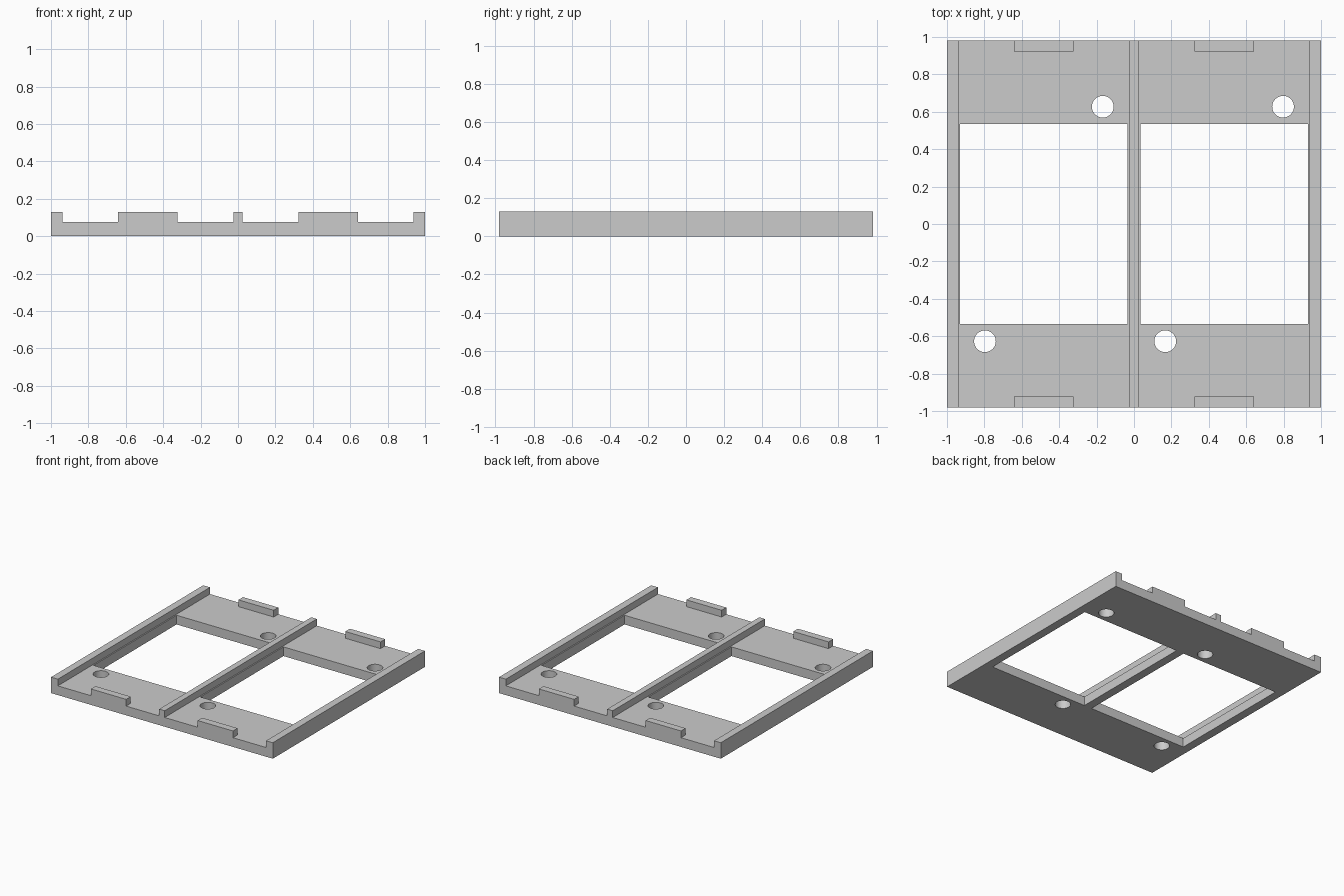
import bpy
import bmesh
import math

cube = bpy.data.objects.get("Cube")
if cube:
    bpy.data.objects.remove(cube, do_unlink=True)

HALF_X, HALF_Y, HEIGHT, FLOOR = 1.0, 0.98, 0.13, 0.075
BAY_X = 0.482            # centre of each bay
POCKET_X = 0.457         # half width between rails
TAB_X, TAB_Y = 0.159, 0.059
WINDOW_X, WINDOW_Y = 0.447, 0.535
HOLE_X, HOLE_Y, HOLE_R = 0.315, 0.627, 0.058
OVER = 0.1               # how far cutters reach past the block

grey = bpy.data.materials.new("plain grey")
grey.use_nodes = True
colour = (0.6, 0.6, 0.6, 1.0)
grey.diffuse_color = colour
grey.node_tree.nodes["Principled BSDF"].inputs["Base Color"].default_value = colour


def prism(name, outline, z0, z1):
    """Extrude a counter-clockwise outline from z0 up to z1."""
    bm = bmesh.new()
    base = bm.faces.new([bm.verts.new((x, y, z0)) for x, y in outline])
    top = bmesh.ops.extrude_face_region(bm, geom=[base])["geom"]
    bmesh.ops.translate(bm, vec=(0, 0, z1 - z0),
                        verts=[v for v in top if isinstance(v, bmesh.types.BMVert)])
    bmesh.ops.recalc_face_normals(bm, faces=bm.faces)
    mesh = bpy.data.meshes.new(name)
    bm.to_mesh(mesh)
    bm.free()
    mesh.materials.append(grey)
    obj = bpy.data.objects.new(name, mesh)
    bpy.context.collection.objects.link(obj)
    return obj


def rectangle(cx, hx, hy):
    return [(cx - hx, -hy), (cx + hx, -hy), (cx + hx, hy), (cx - hx, hy)]


def circle(cx, cy, r, n=48):
    return [(cx + r * math.cos(i * math.tau / n), cy + r * math.sin(i * math.tau / n))
            for i in range(n)]


def cut(target, cutter):
    """Subtract the cutter, then remove it."""
    cutter.hide_render = True
    mod = target.modifiers.new("cut", "BOOLEAN")
    mod.operation = "DIFFERENCE"
    mod.solver = "EXACT"
    mod.object = cutter
    bpy.context.view_layer.objects.active = target
    bpy.ops.object.modifier_apply(modifier=mod.name)
    bpy.data.objects.remove(cutter, do_unlink=True)


# Solid block that the rails, tabs and floor are cut from
frame = prism("double_bay_frame", rectangle(0, HALF_X, HALF_Y), 0, HEIGHT)

for side in (-1, 1):
    cx = side * BAY_X
    # Pocket between the rails, notched around the front and back tabs
    end, inner = HALF_Y + OVER, HALF_Y - TAB_Y
    right = [(TAB_X, -inner), (TAB_X, -end), (POCKET_X, -end),
             (POCKET_X, end), (TAB_X, end), (TAB_X, inner)]
    left = [(-x, -y) for x, y in right]
    pocket = [(cx + x, y) for x, y in right + left]
    cut(frame, prism("pocket_cutter", pocket, FLOOR, HEIGHT + OVER))
    # Large rectangular window
    cut(frame, prism("window_cutter", rectangle(cx, WINDOW_X, WINDOW_Y),
                     -OVER, HEIGHT + OVER))
    # Diagonal pair of round holes
    for s in (-1, 1):
        cut(frame, prism("hole_cutter", circle(cx + s * HOLE_X, s * HOLE_Y, HOLE_R),
                         -OVER, HEIGHT + OVER))

# Smooth hole walls, sharp edges elsewhere
bpy.ops.object.select_all(action="DESELECT")
frame.select_set(True)
bpy.context.view_layer.objects.active = frame
bpy.ops.object.shade_smooth_by_angle(angle=math.radians(30))
